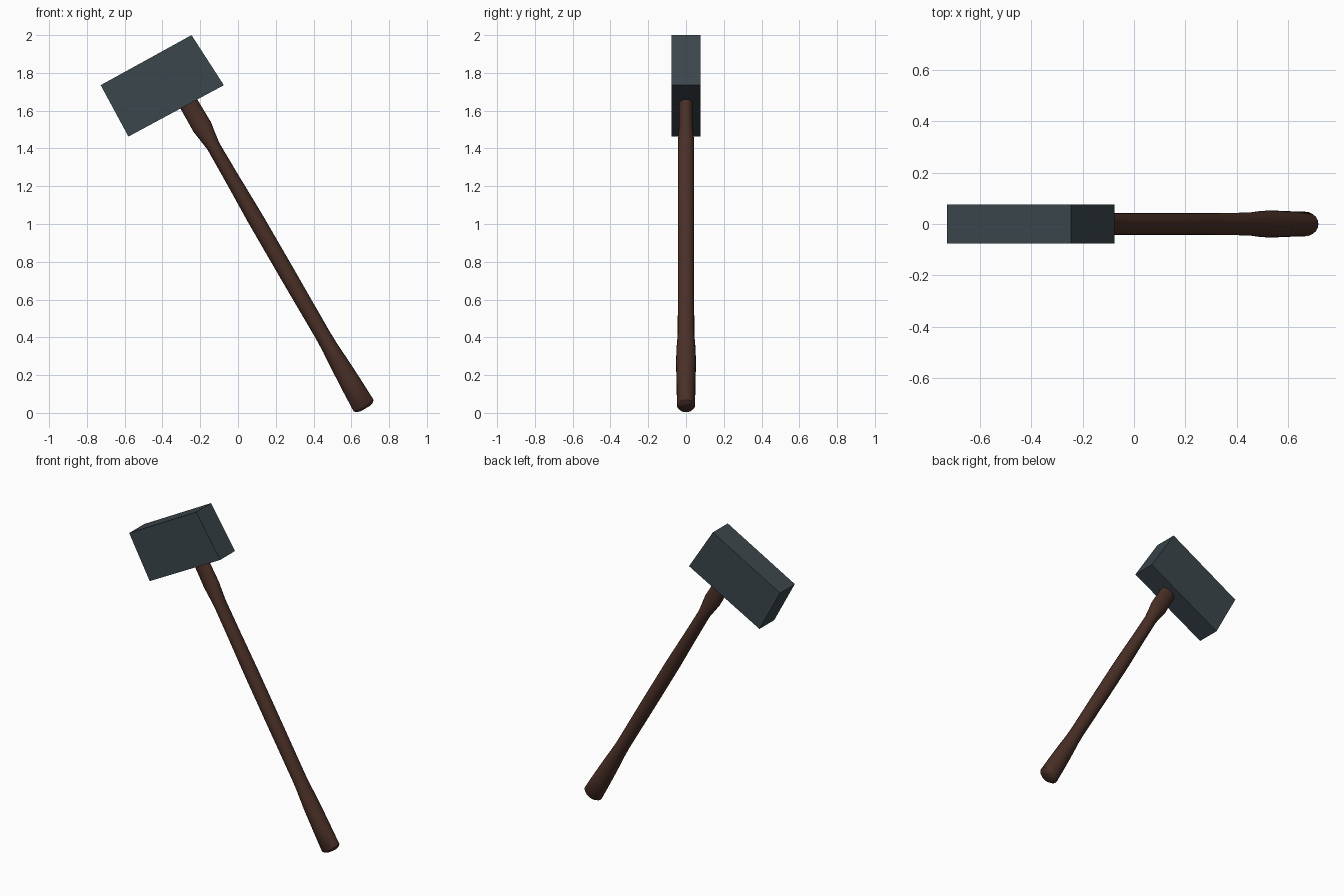
import bpy, bmesh, math
from mathutils import Vector

if "Cube" in bpy.data.objects:
    bpy.data.objects.remove(bpy.data.objects["Cube"])


def material(name, rgb):
    m = bpy.data.materials.new(name)
    m.diffuse_color = (*rgb, 1)
    m.use_nodes = True
    m.node_tree.nodes["Principled BSDF"].inputs["Base Color"].default_value = m.diffuse_color
    return m


def make_object(name, bm, mat):
    bmesh.ops.recalc_face_normals(bm, faces=bm.faces)
    me = bpy.data.meshes.new(name)
    bm.to_mesh(me)
    bm.free()
    me.materials.append(mat)
    ob = bpy.data.objects.new(name, me)
    bpy.context.collection.objects.link(ob)
    return ob


steel = material("dark blue grey steel", (0.043, 0.061, 0.070))
wood = material("dark brown wood", (0.068, 0.029, 0.020))

# Head: slightly tapered block, a tilted side profile extruded through y
profile = [(-0.727, 1.735), (-0.246, 2.0), (-0.075, 1.735), (-0.58, 1.463)]
bm = bmesh.new()
face = bm.faces.new([bm.verts.new((x, -0.076, z)) for x, z in profile])
ext = bmesh.ops.extrude_face_region(bm, geom=[face])
bmesh.ops.translate(bm, vec=(0, 0.152, 0),
                    verts=[v for v in ext["geom"] if isinstance(v, bmesh.types.BMVert)])
make_object("hammer_head", bm, steel)

# Handle: oval rings (distance along axis, half width in side plane, half width in y)
rings = [(-0.014, 0.030, 0.024), (-0.008, 0.048, 0.039), (0.004, 0.061, 0.048),
         (0.14, 0.056, 0.050), (0.27, 0.049, 0.053), (0.36, 0.043, 0.050),
         (0.44, 0.041, 0.044), (0.80, 0.043, 0.043), (1.15, 0.043, 0.043),
         (1.40, 0.038, 0.043), (1.59, 0.036, 0.043), (1.65, 0.044, 0.041),
         (1.71, 0.053, 0.038), (1.76, 0.052, 0.037), (1.90, 0.050, 0.037)]
SIDES = 20
start = Vector((0.667, 0, 0.035))
axis = Vector((-0.501, 0, 0.865))
across = Vector((0.865, 0, 0.501))
bm = bmesh.new()
loops = []
for s, a, b in rings:
    loop = []
    for i in range(SIDES):
        t = math.tau * i / SIDES
        loop.append(bm.verts.new(start + axis * s + across * (a * math.cos(t))
                                 + Vector((0, b * math.sin(t), 0))))
    loops.append(loop)
for lo, hi in zip(loops, loops[1:]):
    for i in range(SIDES):
        j = (i + 1) % SIDES
        bm.faces.new((lo[i], lo[j], hi[j], hi[i]))
bm.faces.new(loops[0])
bm.faces.new(loops[-1])
handle = make_object("handle", bm, wood)
bpy.context.view_layer.objects.active = handle
handle.select_set(True)
bpy.ops.object.shade_smooth_by_angle(angle=math.radians(40))
